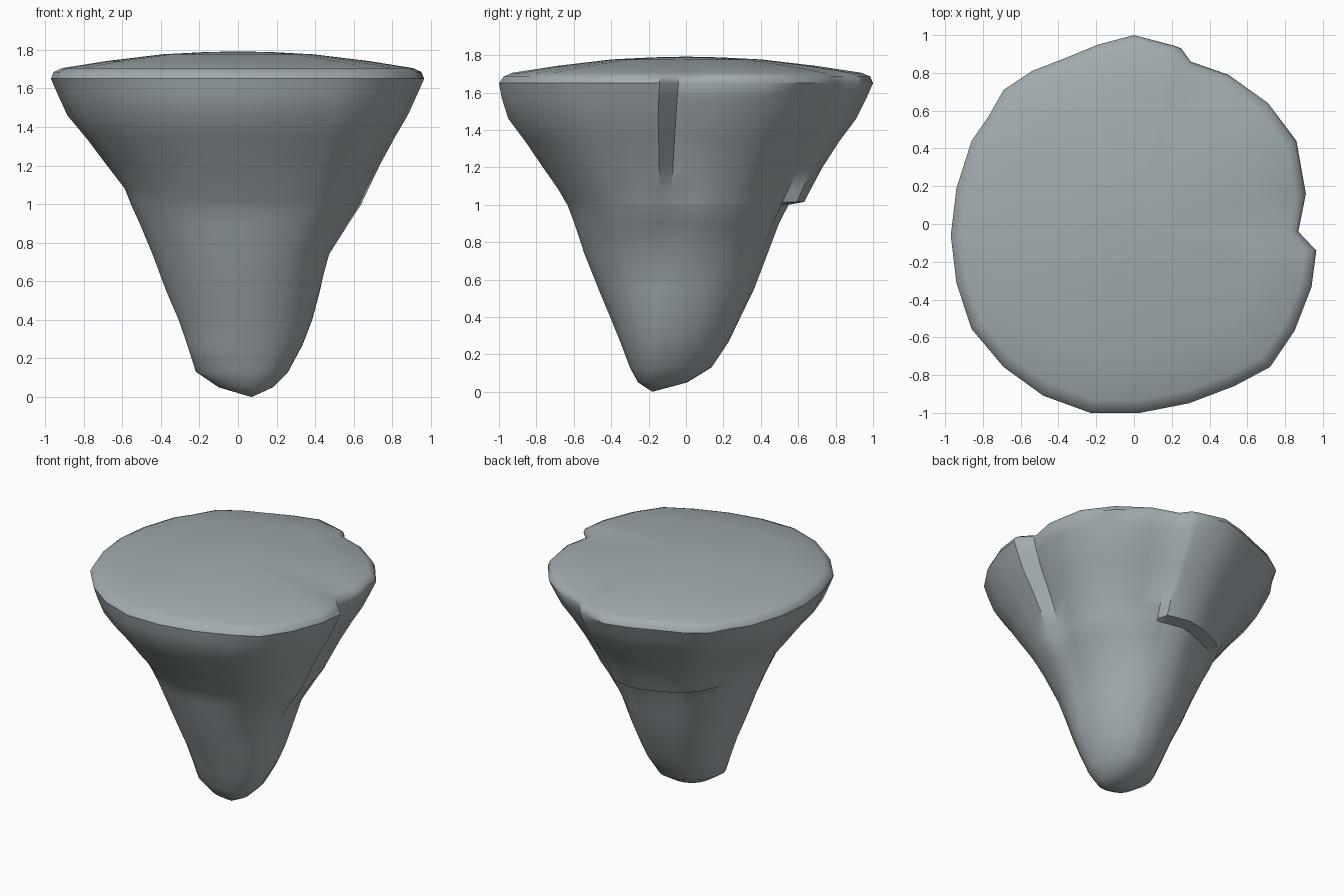
import bpy, bmesh, math

if "Cube" in bpy.data.objects:
    bpy.data.objects.remove(bpy.data.objects["Cube"])

# Rim outline seen from above, counter-clockwise, starting at the back notch
RIM = [(.25, .93), (.21, .945), (0, 1), (-.19, .95), (-.36, .88), (-.54, .81), (-.69, .71),
       (-.77, .57), (-.86, .44), (-.94, .19), (-.97, -.06), (-.94, -.31), (-.86, -.55),
       (-.69, -.75), (-.48, -.9), (-.23, -.99), (.03, -.99), (.29, -.94), (.53, -.85),
       (.72, -.75), (.85, -.56), (.94, -.33), (.965, -.14), (.87, -.04), (.91, .16),
       (.86, .44), (.71, .64), (.5, .79), (.3, .86)]
# Thickness of the raised flap on the back, per rim point
FLAP = [.08, .08, .08, .08, .08, .07, .04, .02]
# Height, left, right, front, back extents
LEVELS = [(.05, -.1, .18, -.26, .0), (.13, -.22, .26, -.305, .125), (.27, -.265, .335, -.36, .215),
          (.4, -.31, .385, -.415, .275), (.55, -.375, .425, -.48, .345), (.74, -.445, .475, -.555, .42),
          (.9, -.51, .575, -.605, .485), (1.0, -.555, .64, -.64, .54), (1.015, -.56, .645, -.65, .545),
          (1.08, -.585, .675, -.685, .58), (1.2, -.675, .73, -.765, .65), (1.34, -.78, .805, -.86, .74),
          (1.46, -.88, .875, -.95, .83), (1.57, -.93, .925, -.985, .885), (1.65, -.965, .96, -1.0, .92)]
# Crown rings: scale of the rim and height
CROWN = [(.985, 1.685), (.94, 1.705), (.7, 1.742), (.4, 1.777), (.18, 1.788)]


def ring_point(i, level):
    z, left, right, front, back = level
    x, y = RIM[i]
    t = FLAP[i] if i < len(FLAP) else 0
    r, a = math.hypot(x, y), math.atan2(y, x)
    # rim detail fades to a plain round section towards the root
    w = min(1, max(0, (z - .6) / .6))
    base = (r - t) * w + .96 * (1 - w)
    x, y = base * math.cos(a), base * math.sin(a)
    k = 1 - z / 1.65
    cx, cy = .06 * k, -.15 * k
    px = cx + x * ((right - cx) / .96 if x > 0 else (cx - left) / .965)
    py = cy + y * ((back - cy) / .92 if y > 0 else (cy - front) / .99)
    if z > 1.005:
        px, py = px + t * math.cos(a), py + t * math.sin(a)
    return px, py, z


bm = bmesh.new()
n = len(RIM)
rings = [[bm.verts.new(ring_point(i, lv)) for i in range(n)] for lv in LEVELS]
rings += [[bm.verts.new((x * s, y * s, z)) for x, y in RIM] for s, z in CROWN]
tip = bm.verts.new((.07, -.18, 0))
top = bm.verts.new((0, 0, 1.792))

# Skin the rings and close both ends
for lo, hi in zip(rings, rings[1:]):
    for i in range(n):
        j = (i + 1) % n
        bm.faces.new((lo[i], lo[j], hi[j], hi[i]))
for i in range(n):
    j = (i + 1) % n
    bm.faces.new((tip, rings[0][j], rings[0][i]))
    bm.faces.new((top, rings[-1][i], rings[-1][j]))
bmesh.ops.recalc_face_normals(bm, faces=bm.faces)

mesh = bpy.data.meshes.new("rock_spire")
bm.to_mesh(mesh)
bm.free()
rock = bpy.data.objects.new("rock_spire", mesh)
bpy.context.collection.objects.link(rock)

stone = bpy.data.materials.new("grey stone")
stone.diffuse_color = (.36, .41, .43, 1)
stone.use_nodes = True
stone.node_tree.nodes["Principled BSDF"].inputs["Base Color"].default_value = stone.diffuse_color
mesh.materials.append(stone)

bpy.context.view_layer.objects.active = rock
rock.select_set(True)
bpy.ops.object.shade_smooth_by_angle(angle=math.radians(45))
